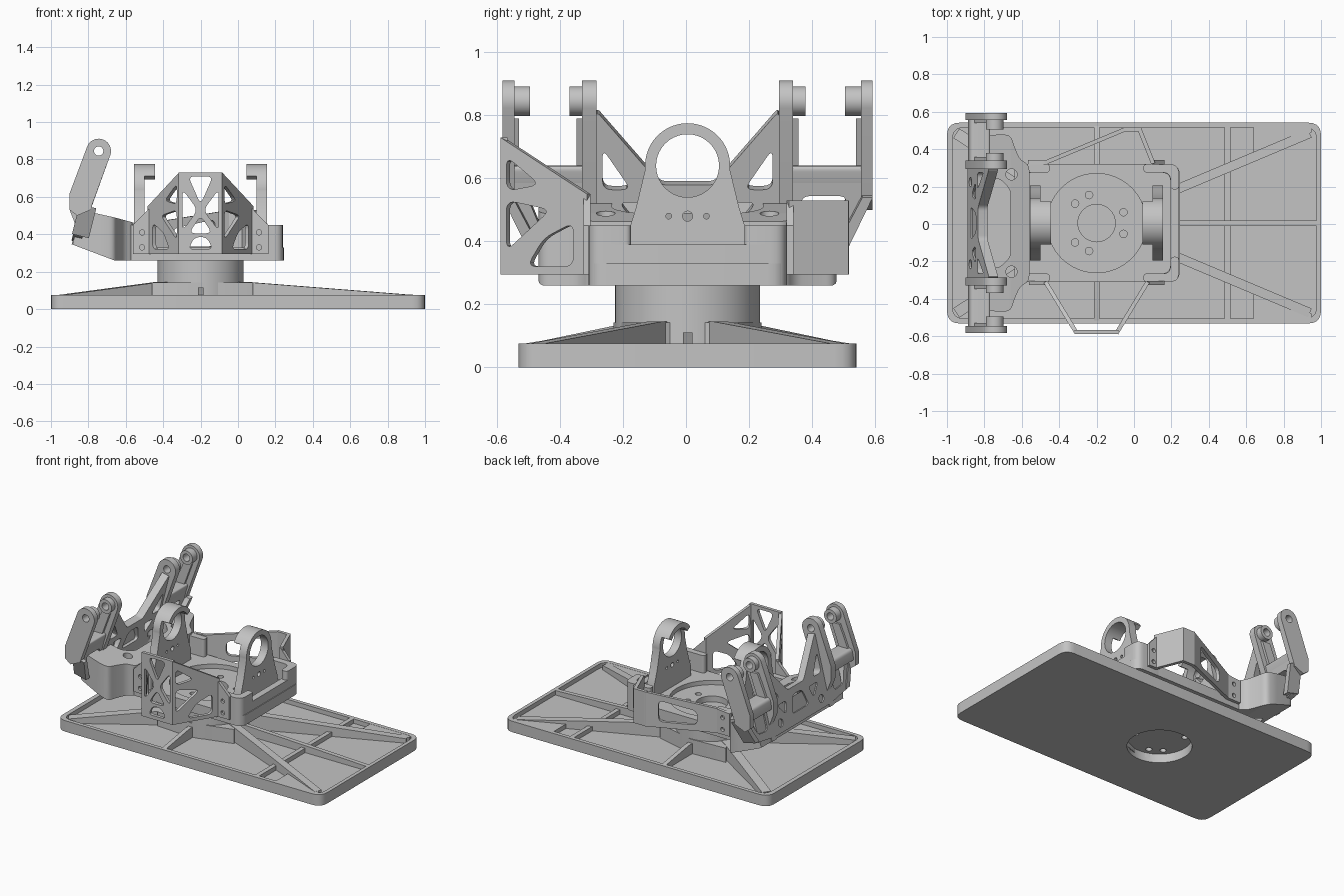
import bpy
import bmesh
from math import sin, cos, radians
from mathutils import Matrix, Vector

cube = bpy.data.objects.get("Cube")
if cube:
    bpy.data.objects.remove(cube)

X, Y, Z = Vector((1, 0, 0)), Vector((0, 1, 0)), Vector((0, 0, 1))
CENTRE = -0.2                      # x of the rotation axis
MIDLINE = Vector((0, 0.005, 0))    # symmetry plane of all parts

metal = bpy.data.materials.new("machined grey")
metal.use_nodes = True
grey = (0.55, 0.55, 0.55, 1)
metal.diffuse_color = grey
metal.node_tree.nodes["Principled BSDF"].inputs["Base Color"].default_value = grey


def circle(a, b, radius, steps=32, start=0, end=360):
    count = steps if end - start == 360 else steps + 1
    angles = [radians(start + (end - start) * i / steps) for i in range(count)]
    return [(a + radius * cos(t), b + radius * sin(t)) for t in angles]


def rounded(points, radius, steps=5):
    result = []
    for i, point in enumerate(points):
        corner = Vector(point)
        before, after = Vector(points[i - 1]), Vector(points[(i + 1) % len(points)])
        to_before, to_after = before - corner, after - corner
        reach = min(radius, to_before.length * 0.45, to_after.length * 0.45)
        start = corner + to_before.normalized() * reach
        end = corner + to_after.normalized() * reach
        for k in range(steps + 1):
            t = k / steps
            result.append(tuple(start * (1 - t) ** 2 + corner * 2 * t * (1 - t) + end * t * t))
    return result


def box(a0, a1, b0, b1):
    return [(a0, b0), (a1, b0), (a1, b1), (a0, b1)]


def mirrored(half):
    """Close a half outline by mirroring it in the first coordinate."""
    return half + [(-a, b) for a, b in reversed(half)]


def finish(obj):
    obj.data.materials.clear()
    obj.data.materials.append(metal)
    bpy.ops.object.select_all(action='DESELECT')
    obj.select_set(True)
    bpy.context.view_layer.objects.active = obj
    bpy.ops.object.shade_smooth_by_angle(angle=radians(30))


def plate(name, loops, depth, origin, u=X, v=Y):
    """Extrude an outline, with any holes, by depth about the plane origin + u, v."""
    curve = bpy.data.curves.new(name, 'CURVE')
    curve.dimensions, curve.fill_mode, curve.extrude = '2D', 'BOTH', depth / 2
    for loop in loops:
        spline = curve.splines.new('POLY')
        spline.points.add(len(loop) - 1)
        for p, (a, b) in zip(spline.points, loop):
            p.co = (a, b, 0, 1)
        spline.use_cyclic_u = True
    helper = bpy.data.objects.new(name, curve)
    bpy.context.collection.objects.link(helper)
    graph = bpy.context.evaluated_depsgraph_get()
    mesh = bpy.data.meshes.new_from_object(helper.evaluated_get(graph))
    bpy.data.objects.remove(helper)
    matrix = Matrix((u, v, u.cross(v))).transposed().to_4x4()
    matrix.translation = Vector(origin) + MIDLINE
    mesh.transform(matrix)
    bm = bmesh.new()
    bm.from_mesh(mesh)
    bmesh.ops.remove_doubles(bm, verts=bm.verts, dist=0.0001)
    bmesh.ops.recalc_face_normals(bm, faces=bm.faces)
    bm.to_mesh(mesh)
    bm.free()
    obj = bpy.data.objects.new(name, mesh)
    bpy.context.collection.objects.link(obj)
    finish(obj)
    return obj


def slab(name, loops, low, high):
    return plate(name, loops, high - low, (0, 0, (low + high) / 2))


def across(name, loops, x0, x1):
    return plate(name, loops, abs(x1 - x0), ((x0 + x1) / 2, 0, 0), Y, Z)


def sideways(name, loops, y0, y1):
    return plate(name, loops, abs(y1 - y0), (0, (y0 + y1) / 2, 0), X, Z)


# Base plate: thin floor, raised rim and ribs running out of the hub
outline = rounded(box(-1, 1, -0.537, 0.537), 0.07)
recess = circle(CENTRE, 0, 0.2, 48)
slab("base_floor", [outline, recess], 0, 0.045)
slab("base_rim", [outline, rounded(box(-0.97, 0.975, -0.51, 0.51), 0.06)], 0.04, 0.075)


def rib(name, x, y, width, top):
    run = Vector((x - CENTRE, y, 0))
    length = run.length
    profile = [(0.205, 0.03), (length, 0.03), (length, 0.075), (0.27, top), (0.205, top)]
    plate(name, [profile], width, (CENTRE, 0, 0), run.normalized(), Z)


rib("long_rib", 0.98, 0, 0.03, 0.11)
for s in (1, -1):
    rib("cross_rib", CENTRE, s * 0.52, 0.03, 0.115)
    rib("long_diagonal_rib", 0.94, s * 0.48, 0.05, 0.145)
    rib("short_diagonal_rib", -0.95, s * 0.48, 0.06, 0.145)
    web = [(-0.4, s * 0.1), (-0.46, s * 0.22), (-0.2, s * 0.235), (0.08, s * 0.16),
           (0.02, s * 0.05), (-0.03, s * 0.14), (-0.2, s * 0.21), (-0.35, s * 0.16)]
    slab("hub_web", [web], 0.03, 0.142)
    corner = [(0.64, s * 0.515), (0.64, s * 0.36), (0.95, s * 0.485), (0.95, s * 0.515)]
    slab("solid_corner", [corner], 0.03, 0.074)
slab("end_rib", [box(0.485, 0.515, -0.52, 0.52)], 0.03, 0.075)

# Hub with a recessed underside and bolt holes
bolts = [circle(CENTRE + 0.155 * cos(radians(t)), 0.155 * sin(radians(t)), 0.02, 16)
         for t in (22, 105, 138, 222, 255, 338)]
hub = circle(CENTRE, 0, 0.23, 64)
slab("hub_skirt", [hub, recess], 0.002, 0.06)
slab("hub_bolt_ring", [hub] + bolts, 0.06, 0.1)
slab("hub", [hub], 0.1, 0.26)

# Tray on the hub: floor, circular lip and raised ends
tray = rounded(box(-0.635, 0.245, -0.315, 0.315), 0.06)
slab("tray_floor", [tray, circle(CENTRE, 0, 0.1)] + bolts, 0.26, 0.3)
slab("tray_lip", [tray, circle(CENTRE, 0, 0.265, 64)], 0.295, 0.33)

bracket = mirrored([(0.2, 0.3), (0.2, 0.4), (0.18, 0.455), (0.163, 0.51)]
                   + circle(0, 0.64, 0.135, 20, -5, 90))
bracket_holes = [circle(0, 0.64, 0.1, 40)] + [circle(a, 0.48, r, 16)
                 for a, r in ((0, 0.016), (0.06, 0.009), (-0.06, 0.009))]
cap = circle(0, 0.64, 0.135, 24, 32, 148) + circle(0, 0.64, 0.1, 24, 32, 148)[::-1]
for s, side in ((1, "left"), (-1, "right")):
    def at(d):
        return CENTRE + s * d
    wall = [(0.25, -0.315), (0.44, -0.315), (0.44, 0.315), (0.25, 0.315),
            (0.25, 0.27), (0.395, 0.27), (0.395, -0.27), (0.25, -0.27)]
    slab(side + "_tray_end", [rounded([(at(a), b) for a, b in wall], 0.05)], 0.26, 0.39)
    for t in (1, -1):
        corner = [(0.25, 0.315), (0.44, 0.315), (0.44, 0.18), (0.395, 0.18),
                  (0.395, 0.27), (0.25, 0.27)]
        slab(side + "_tray_corner", [rounded([(at(a), t * b) for a, b in corner], 0.05)], 0.385, 0.45)
    across(side + "_bearing_bracket", [bracket] + bracket_holes, at(0.3), at(0.355))
    across(side + "_bearing_cap", [cap], at(0.245), at(0.355))


# Folded truss panels on the front and back of the tray
def panel(name, start, end, z_start, z_end, holes=(), bolted=False):
    p, q = Vector((*start, 0)), Vector((*end, 0))
    length = (q - p).length
    shape = [(-0.007, 0.295), (length + 0.007, 0.295), (length + 0.007, z_end), (-0.007, z_start)]
    cuts = [rounded([(t * length, z) for t, z in hole], 0.035) for hole in holes]
    if bolted:
        cuts += [circle(length / 2, z, 0.014, 16) for z in (0.33, 0.41)]
    plate(name, [shape] + cuts, 0.022, p, (q - p).normalized(), Z)


wing = [[(0.14, 0.32), (0.7, 0.32), (0.5, 0.41), (0.14, 0.46)],
        [(0.95, 0.37), (0.95, 0.53), (0.42, 0.5)],
        [(0.95, 0.56), (0.95, 0.67), (0.55, 0.58)]]
middle = [[(0.2, 0.71), (0.8, 0.71), (0.5, 0.56)], [(0.06, 0.64), (0.43, 0.53), (0.06, 0.42)],
          [(0.94, 0.64), (0.57, 0.53), (0.94, 0.42)], [(0.5, 0.5), (0.78, 0.405), (0.22, 0.405)],
          [(0.2, 0.32), (0.8, 0.32), (0.65, 0.385), (0.35, 0.385)]]
for s in (1, -1):
    fold, edge = (CENTRE + s * 0.11, -0.583), (CENTRE + s * 0.27, -0.32)
    panel("front_truss_wing", edge, fold, 0.55, 0.73, wing)
    panel("front_truss_tab", edge, (CENTRE + s * 0.355, -0.32), 0.55, 0.45, bolted=True)
panel("front_truss_middle", (-0.31, -0.583), (-0.09, -0.583), 0.73, 0.73, middle)

slot = [(0.28, 0.335), (0.82, 0.335), (0.82, 0.48), (0.28, 0.43)]
panel("back_panel_tab", (-0.56, 0.325), (-0.47, 0.325), 0.45, 0.46, bolted=True)
panel("back_panel_long", (-0.47, 0.325), (-0.05, 0.5), 0.46, 0.53, [slot])
panel("back_panel_fold", (-0.05, 0.5), (0.03, 0.5), 0.53, 0.53)
panel("back_panel_short", (0.03, 0.5), (0.1, 0.325), 0.53, 0.53)
panel("back_panel_tab", (0.1, 0.325), (0.155, 0.325), 0.53, 0.45, bolted=True)

# Flared arm base: plan shape with a central pocket, trimmed by its side profile
half = [(0.45, -0.9), (0.475, -0.72), (0.47, -0.66), (0.41, -0.64), (0.34, -0.61), (0.31, -0.56)]
plan = rounded([(b, a) for a, b in mirrored(half)], 0.05)
pocket = rounded([(-0.84, 0.24), (-0.72, 0.24), (-0.66, 0.18),
                  (-0.66, -0.18), (-0.72, -0.24), (-0.84, -0.24)], 0.03)
side_holes = [circle(-0.655, y, 0.03, 24) for y in (0.26, -0.26)]
base = slab("arm_base", [plan, pocket] + side_holes, 0.2, 0.6)
profile = [(-0.55, 0.26), (-0.66, 0.26), (-0.885, 0.345), (-0.84, 0.53), (-0.66, 0.49), (-0.55, 0.46)]
cutter = sideways("arm_base_profile", [profile], -0.7, 0.7)
cutter.hide_render = True
trim = base.modifiers.new("trim", 'BOOLEAN')
trim.operation, trim.object, trim.solver = 'INTERSECT', cutter, 'EXACT'
graph = bpy.context.evaluated_depsgraph_get()
trimmed = bpy.data.meshes.new_from_object(base.evaluated_get(graph))
base.modifiers.clear()
base.data = trimmed
bpy.data.objects.remove(cutter)
finish(base)

# Tilted truss spanning both forks
LEAN = Vector((0.25, 0, 1))
half = [(0.3, 0), (0.5, 0.03), (0.57, 0.18), (0.57, 0.27), (0.36, 0.26), (0.3, 0.3),
        (0.29, 0.46), (0.085, 0.225)]
holes = [rounded([(-0.09, 0.07), (0.09, 0.07), (0.05, 0.18), (-0.05, 0.18)], 0.03)]
for s in (1, -1):
    for cut in (((0.18, 0.21), (0.27, 0.21), (0.27, 0.34)), ((0.12, 0.17), (0.22, 0.17), (0.15, 0.09)),
                ((0.36, 0.06), (0.46, 0.07), (0.51, 0.19), (0.36, 0.19))):
        holes.append(rounded([(s * a, b) for a, b in cut], 0.03))
    holes.append(circle(s * 0.22, 0.06, 0.025, 20))
plate("arm_truss", [rounded(mirrored(half), 0.02)] + holes, 0.05, (-0.865, 0, 0.36), Y, LEAN)

# Fork arms: a side plate pair with pivot bosses on each side
PIVOT = (-0.745, 0.845)
pivot_hole = circle(*PIVOT, 0.025, 24)
tip = circle(*PIVOT, 0.066, 20, -20, 160)
inner_arm = tip + [(-0.9, 0.62), (-0.9, 0.53), (-0.865, 0.44), (-0.89, 0.345), (-0.85, 0.36)]
outer_arm = tip + [(-0.9, 0.62), (-0.9, 0.53), (-0.86, 0.5), (-0.79, 0.53)]
stiffener = [(-0.79, 0.79), (-0.73, 0.79), (-0.8, 0.6), (-0.87, 0.6)]
for s, side in ((1, "left"), (-1, "right")):
    sideways(side + "_inner_arm", [inner_arm, pivot_hole], s * 0.29, s * 0.335)
    sideways(side + "_outer_arm", [outer_arm, pivot_hole], s * 0.55, s * 0.588)
    for y0, y1 in ((0.33, 0.375), (0.5, 0.555)):
        sideways(side + "_pivot_boss", [circle(*PIVOT, 0.047), pivot_hole], s * y0, s * y1)
    for y0, y1 in ((0.33, 0.352), (0.535, 0.555)):
        sideways(side + "_arm_stiffener", [stiffener], s * y0, s * y1)
    bridge = [(-0.89, 0.56), (-0.79, 0.56), (-0.765, 0.64), (-0.875, 0.64)]
    sideways(side + "_fork_bridge", [rounded(bridge, 0.02)], s * 0.32, s * 0.56)
    gusset = [(0.555, 0.55), (0.588, 0.55), (0.51, 0.39), (0.47, 0.39)]
    plate(side + "_arm_gusset", [[(s * a, b - 0.36) for a, b in gusset]], 0.09, (-0.85, 0, 0.36), Y, LEAN)
